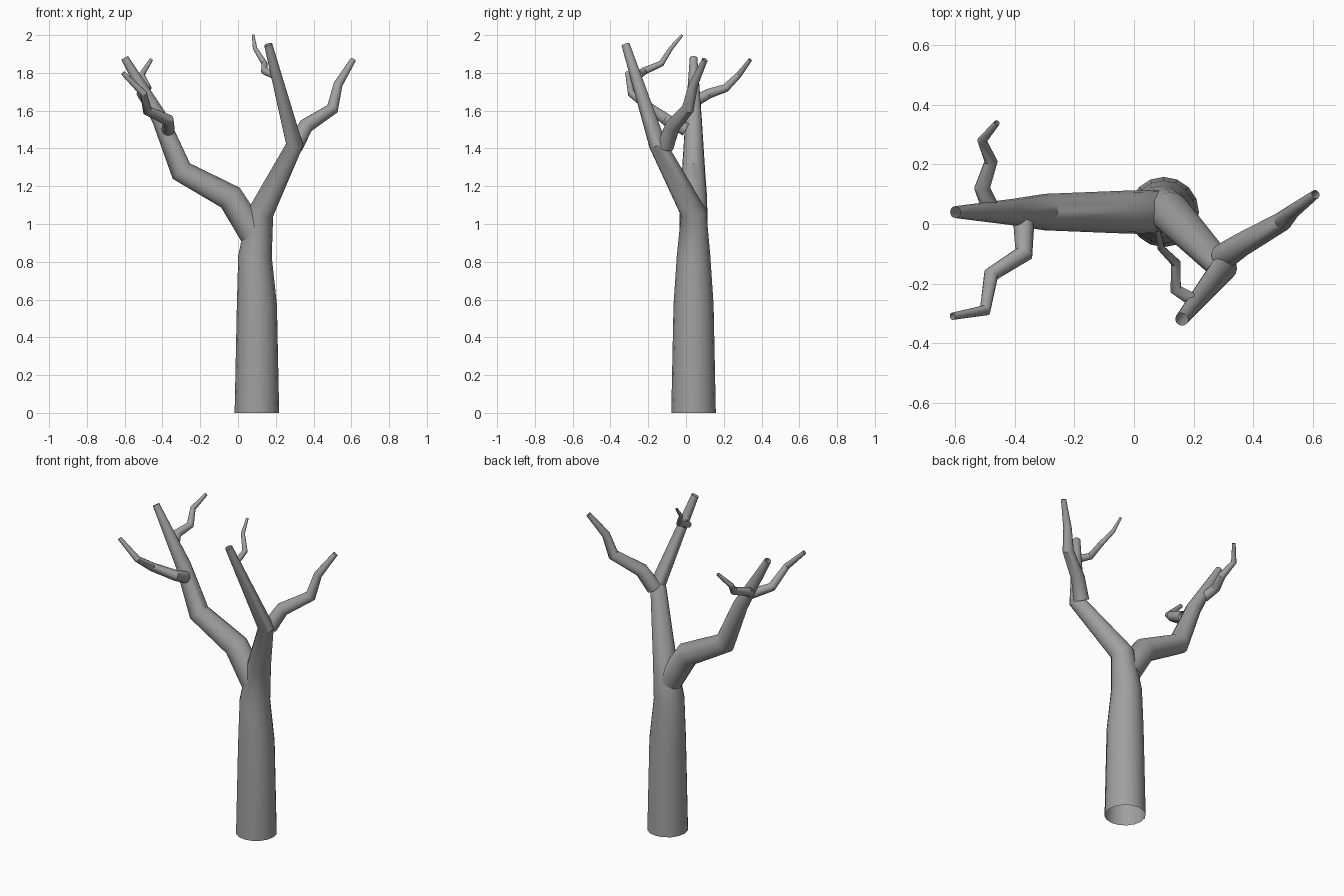
import bpy
import math

cube = bpy.data.objects.get("Cube")
if cube:
    bpy.data.objects.remove(cube, do_unlink=True)

# Plain grey bark
bark = bpy.data.materials.new("grey_bark")
bark.use_nodes = True
grey = (0.35, 0.35, 0.35, 1)
bark.diffuse_color = grey
bark.node_tree.nodes["Principled BSDF"].inputs["Base Color"].default_value = grey


def limb(name, base_radius, tip_radius, path, taper_power=1.3):
    """Open-ended tube along a path, thinning ever faster towards its tip."""
    curve = bpy.data.curves.new(name, "CURVE")
    curve.dimensions = "3D"
    curve.bevel_depth = 1
    curve.bevel_resolution = 6
    curve.use_fill_caps = False
    spline = curve.splines.new("POLY")
    last = len(path) - 1
    spline.points.add(last)
    for index, (point, position) in enumerate(zip(spline.points, path)):
        point.co = (*position, 1)
        fraction = (index / last) ** taper_power
        point.radius = base_radius + (tip_radius - base_radius) * fraction

    tube = bpy.data.objects.new(name, curve)
    bpy.context.collection.objects.link(tube)
    bpy.ops.object.select_all(action="DESELECT")
    tube.select_set(True)
    bpy.context.view_layer.objects.active = tube
    bpy.ops.object.convert(target="MESH")
    tube = bpy.context.object
    tube.data.materials.clear()
    tube.data.materials.append(bark)
    bpy.ops.object.shade_smooth_by_angle(angle=math.radians(35))


# Depth shared by the upright trunk and the right limb
middle = 0.04

# Trunk, bending into the main left limb
limb("trunk", base_radius=0.118, tip_radius=0.022, path=[
    (.1, middle, 0),
    (.1, middle, .57),
    (.09, middle, .83),
    (.12, middle, 1.06),
    (.3, -.15, 1.42),
    (.16, -.32, 1.95),
])

# Main right limb, rising in one plane
limb("right_limb", base_radius=0.075, tip_radius=0.02, taper_power=2, path=[
    (.08, middle, .95),
    (-.04, middle, 1.14),
    (-.3, middle, 1.28),
    (-.41, middle, 1.55),
    (-.6, middle, 1.88),
])

# Side branch at the upper bend of the trunk
limb("left_branch", base_radius=0.045, tip_radius=0.015, path=[
    (.3, -.11, 1.41),
    (.36, -.07, 1.52),
    (.5, .01, 1.61),
    (.53, .04, 1.74),
    (.61, .1, 1.87),
])

# Small crooked twigs
limb("front_twig", base_radius=0.035, tip_radius=0.012, path=[
    (-.37, 0, 1.5),
    (-.37, -.1, 1.55),
    (-.48, -.17, 1.6),
    (-.5, -.29, 1.69),
    (-.61, -.31, 1.8),
])
limb("back_twig", base_radius=0.03, tip_radius=0.01, path=[
    (-.48, .05, 1.65),
    (-.51, .12, 1.69),
    (-.48, .21, 1.72),
    (-.51, .28, 1.79),
    (-.46, .34, 1.87),
])
limb("top_twig", base_radius=0.022, tip_radius=0.007, path=[
    (.19, -.25, 1.79),
    (.14, -.22, 1.81),
    (.14, -.13, 1.85),
    (.09, -.08, 1.93),
    (.08, -.02, 2),
])
